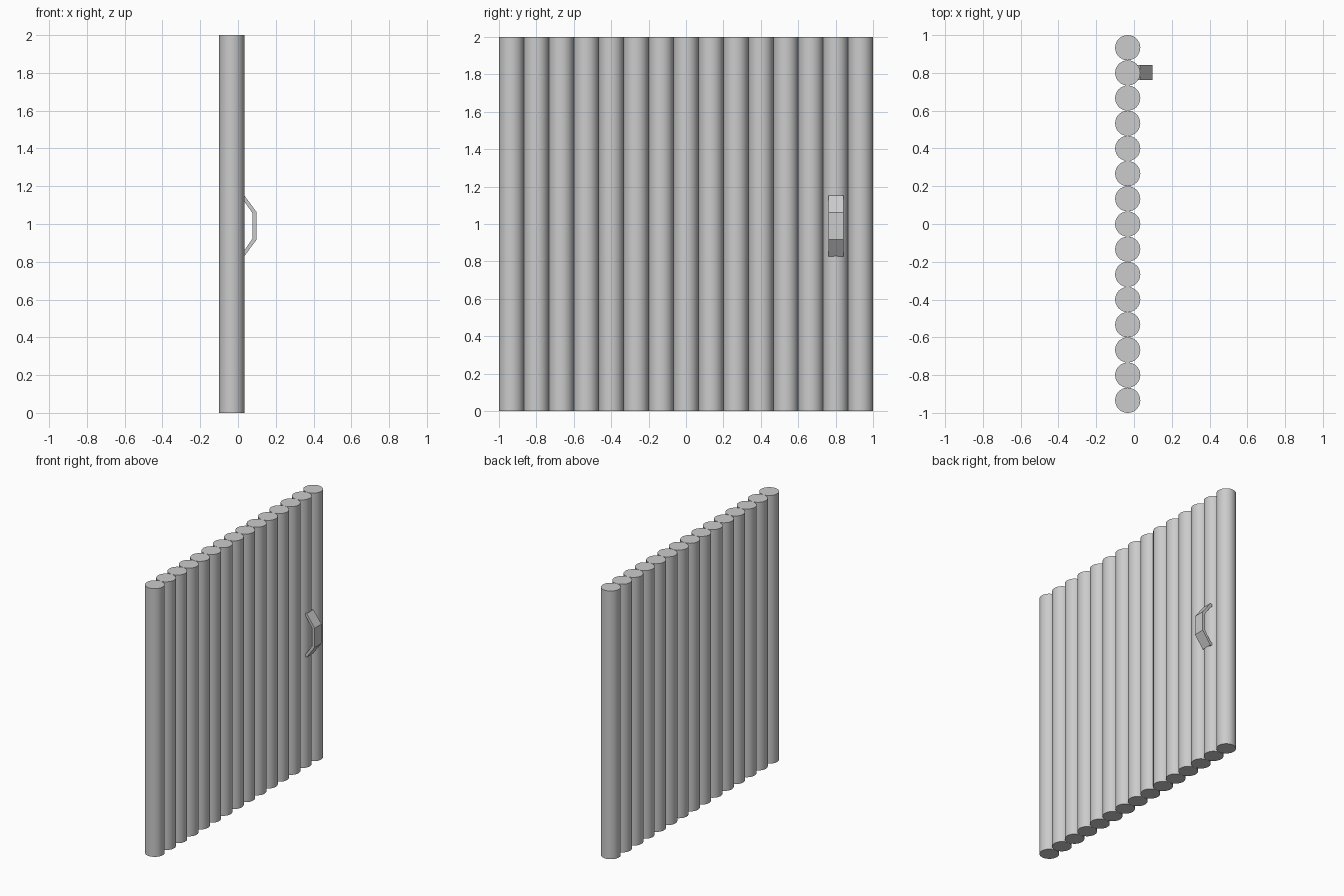
import bpy, bmesh

if "Cube" in bpy.data.objects:
    bpy.data.objects.remove(bpy.data.objects["Cube"])

N = 15
R = 1 / N
LOG_X = -0.1 + R


def log(i):
    # One upright round log with flat ends
    bpy.ops.mesh.primitive_cylinder_add(
        vertices=32, radius=R, depth=2,
        location=(LOG_X, -1 + R + 2 * R * i, 1))
    ob = bpy.context.object
    ob.name = f"wall_log_{i + 1:02d}"
    bpy.ops.object.shade_smooth_by_angle()


for i in range(N):
    log(i)

# Handle: bent flat bar, upper half of the profile mirrored about its middle
MID = 0.99
outer = [(0.0, 0.163), (0.032, 0.163), (0.099, 0.072)]
inner = [(0.077, 0.067), (0.026, 0.14), (0.0, 0.14)]
mirror = lambda pts: [(x, -z) for x, z in reversed(pts)]
half_width = 0.04
bm = bmesh.new()
rails = []
for (ox, oz), (ix, iz) in zip(outer + mirror(outer), inner[::-1] + mirror(inner[::-1])):
    rails.append([bm.verts.new((x, 0.803 + s * half_width, MID + z))
                  for x, z, s in ((ox, oz, -1), (ox, oz, 1), (ix, iz, 1), (ix, iz, -1))])
for a, b in zip(rails, rails[1:]):
    for k in range(4):
        n = (k + 1) % 4
        bm.faces.new((a[k], a[n], b[n], b[k]))
bm.faces.new(rails[0])
bm.faces.new(rails[-1])
bmesh.ops.recalc_face_normals(bm, faces=bm.faces)
mesh = bpy.data.meshes.new("door_handle")
bm.to_mesh(mesh)
bm.free()
bpy.context.collection.objects.link(bpy.data.objects.new("door_handle", mesh))
